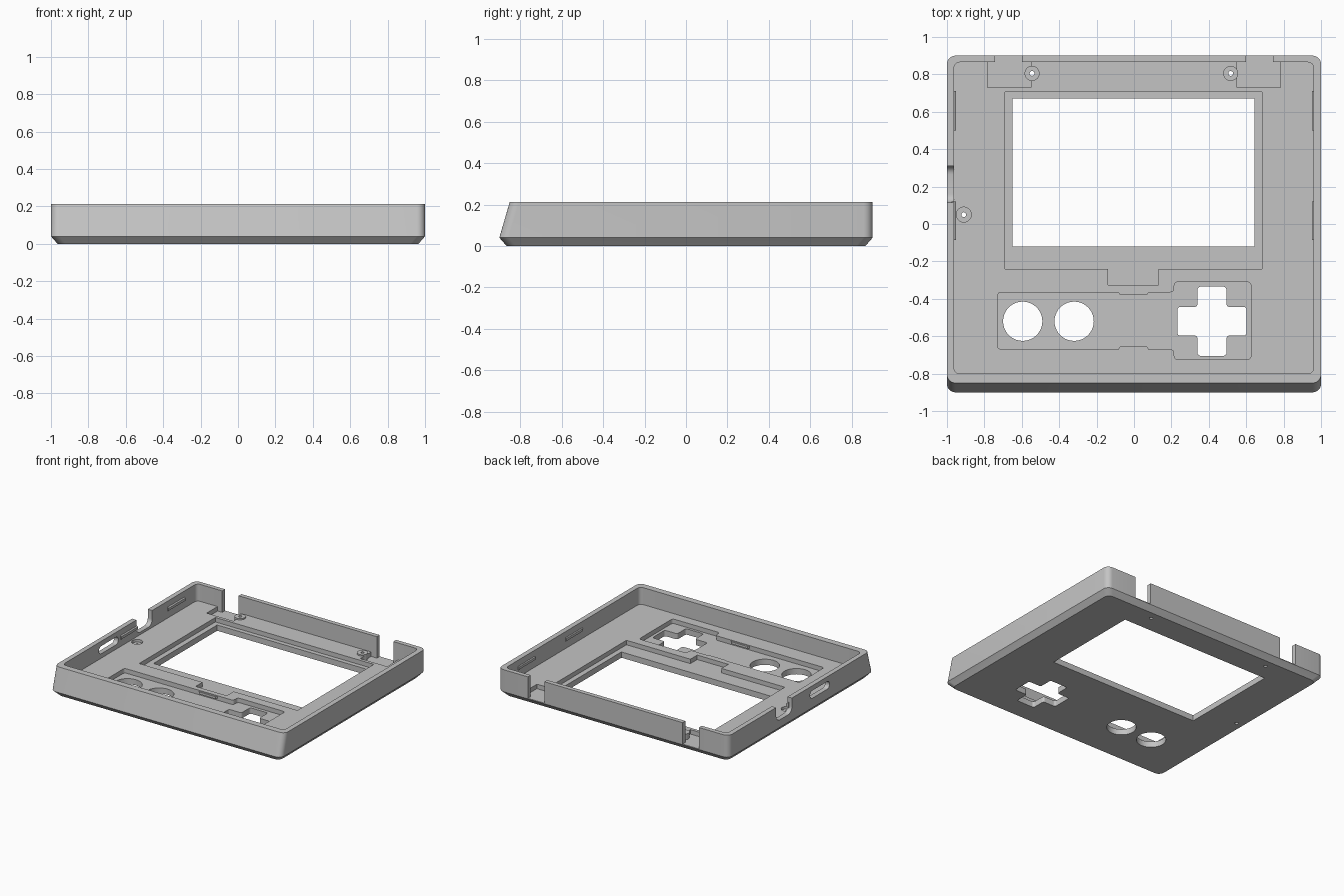
import bpy, bmesh, math
from mathutils import Vector

cube = bpy.data.objects.get("Cube")
if cube:
    bpy.data.objects.remove(cube, do_unlink=True)

grey = bpy.data.materials.new("plain grey")
grey.use_nodes = True
COLOUR = (0.55, 0.55, 0.55, 1)
grey.diffuse_color = COLOUR
grey.node_tree.nodes["Principled BSDF"].inputs["Base Color"].default_value = COLOUR

FLOOR, LEDGE, TOP, ABOVE = 0.08, 0.045, 0.213, 0.3


def rounded(points, r, steps=6):
    """Round every right-angled corner of an outline."""
    pts = [Vector(p) for p in points]
    out = []
    for i, p in enumerate(pts):
        a = (pts[i - 1] - p).normalized() * r
        b = (pts[(i + 1) % len(pts)] - p).normalized() * r
        for k in range(steps + 1):
            t = math.pi / 2 * k / steps
            out.append(p + a + b - b * math.cos(t) - a * math.sin(t))
    return out


def rect(x0, x1, y0, y1):
    return [(x0, y0), (x1, y0), (x1, y1), (x0, y1)]


def circle(x, y, r, n=40):
    return [(x + r * math.cos(math.tau * k / n), y + r * math.sin(math.tau * k / n))
            for k in range(n)]


def loft(name, rings):
    """Skin a stack of equal-length 3D rings and cap both ends."""
    bm = bmesh.new()
    loops = [[bm.verts.new(p) for p in ring] for ring in rings]
    for low, high in zip(loops, loops[1:]):
        for i in range(len(low)):
            j = (i + 1) % len(low)
            bm.faces.new((low[i], low[j], high[j], high[i]))
    bm.faces.new(loops[0][::-1])
    bm.faces.new(loops[-1])
    bmesh.ops.recalc_face_normals(bm, faces=bm.faces)
    mesh = bpy.data.meshes.new(name)
    bm.to_mesh(mesh)
    bm.free()
    mesh.materials.append(grey)
    ob = bpy.data.objects.new(name, mesh)
    bpy.context.collection.objects.link(ob)
    return ob


def prism(name, outline, lo, hi, axis="z"):
    """Extrude an outline along an axis: z uses (x, y), x uses (y, z), y uses (z, x)."""
    place = {"z": lambda u, v, w: (u, v, w),
             "x": lambda u, v, w: (w, u, v),
             "y": lambda u, v, w: (v, w, u)}[axis]
    return loft(name, [[place(p[0], p[1], w) for p in outline] for w in (lo, hi)])


def combine(body, tool, operation="DIFFERENCE"):
    """Apply a boolean and discard the tool."""
    mod = body.modifiers.new("cut", "BOOLEAN")
    mod.operation, mod.solver, mod.object = operation, "EXACT", tool
    bpy.context.view_layer.update()
    graph = bpy.context.evaluated_depsgraph_get()
    mesh = bpy.data.meshes.new_from_object(body.evaluated_get(graph))
    body.modifiers.clear()
    body.data = mesh
    bpy.data.objects.remove(tool, do_unlink=True)


def cut(outline, lo, hi=ABOVE, axis="z"):
    combine(shell, prism("cutter", outline, lo, hi, axis), "DIFFERENCE")


# Outer shell: chamfered base, sloping front wall
def ring(inset, front, z):
    outline = rounded(rect(inset - 1, 1 - inset, front, 0.9 - inset), 0.045)
    return [(p.x, p.y, z) for p in outline]


shell = loft("case_shell", [ring(0.035, -0.865, 0), ring(0, -0.9, 0.04), ring(0, -0.85, TOP)])

# Main cavity
cut(rounded(rect(-0.962, 0.96, -0.8, 0.865), 0.03), FLOOR)

# Screen seat with cable tab, then the window
cut([(-0.69, -0.24), (-0.14, -0.24), (-0.14, -0.325), (0.13, -0.325),
     (0.13, -0.24), (0.685, -0.24), (0.685, 0.705), (-0.69, 0.705)], LEDGE)
cut(rect(-0.65, 0.645, -0.12, 0.67), -0.1)

# Button board seat
cut(rounded([(-0.73, -0.67), (0.215, -0.67), (0.215, -0.725), (0.625, -0.725),
             (0.625, -0.31), (0.215, -0.31), (0.215, -0.365), (-0.73, -0.365)], 0.02), LEDGE)

# Round button holes and cross-shaped pad hole
for x in (-0.595, -0.32):
    cut(circle(x, -0.52, 0.105), -0.1)
arm, half = 0.185, 0.077
cross = [(-arm, -half), (-half, -half), (-half, -arm), (half, -arm), (half, -half), (arm, -half),
         (arm, half), (half, half), (half, arm), (-half, arm), (-half, half), (-arm, half)]
cut(rounded([(0.417 + u, -0.52 + v) for u, v in cross], 0.016), -0.1)

# Rear corner pockets opening through the back wall
for side in (-1, 1):
    tee = [(0.55, 0.73), (0.783, 0.73), (0.783, 0.865), (0.743, 0.865),
           (0.743, 1), (0.6, 1), (0.6, 0.865), (0.55, 0.865)]
    cut([(side * u, v) for u, v in tee][::side], LEDGE)

# Screw bosses, sunken seat and pin holes
posts = [(-0.545, 0.805), (0.517, 0.805)]
for x, y in posts:
    combine(shell, prism("boss", circle(x, y, 0.04), 0.03, 0.09), "UNION")
side_post = (-0.91, 0.05)
cut(circle(*side_post, 0.04), 0.06)
for x, y in posts + [side_post]:
    cut(circle(x, y, 0.013, 16), -0.1)

# Connector notch and switch slot in the side wall
cut(rounded(rect(0.115, 0.31, 0.1, ABOVE), 0.045), -1.1, -0.93, "x")
cut(rounded(rect(-0.35, -0.11, 0.115, 0.175), 0.028), -1.1, -0.93, "x")

# Catches along the side walls
catches = []
for side in (-1, 1):
    for y0, y1 in ((-0.085, 0.12), (0.5, 0.71)):
        profile = [(0.125, side * 0.975), (0.14, side * 0.953),
                   (0.16, side * 0.953), (0.175, side * 0.975)]
        catches.append(prism("side_catch", profile, y0, y1, "y"))

# Catches on the button board seat
for wall, inward in ((-0.365, -1), (-0.67, 1)):
    tip, root = wall + inward * 0.014, wall - inward * 0.01
    outline = [(-0.09, root), (0.085, root), (0.07, tip), (-0.075, tip)]
    catches.append(prism("board_catch", outline, 0.058, 0.076))

# Smooth the rounded corners, keep real edges sharp
bpy.ops.object.select_all(action="DESELECT")
for ob in [shell] + catches:
    ob.select_set(True)
bpy.context.view_layer.objects.active = shell
bpy.ops.object.shade_smooth_by_angle(angle=math.radians(30))
